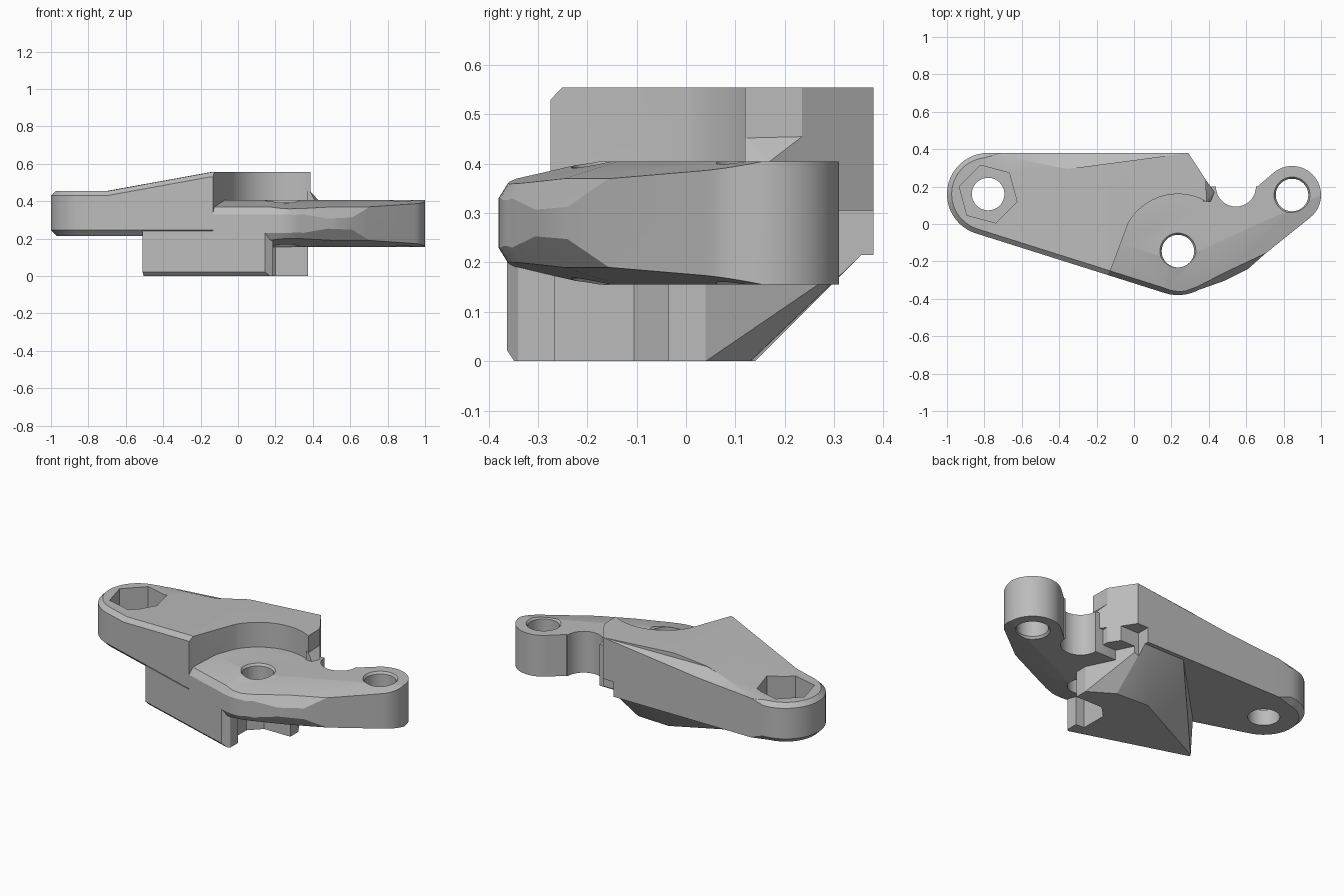
import bpy, bmesh
from math import cos, sin, radians
from mathutils import Vector

old = bpy.data.objects.get("Cube")
if old:
    bpy.data.objects.remove(old, do_unlink=True)

metal = bpy.data.materials.new("satin grey")
metal.use_nodes = True
GREY = (0.5, 0.5, 0.5, 1)
metal.diffuse_color = GREY
metal.node_tree.nodes["Principled BSDF"].inputs["Base Color"].default_value = GREY

NUT, PIVOT, EYE = (-0.78, 0.16), (0.235, -0.145), (0.845, 0.155)


def front(x):
    """Y of the long straight front wall."""
    return -0.05 - 0.3155 * (x + 0.846)


def arc(c, r, a, b, n):
    steps = [radians(a + (b - a) * i / n) for i in range(n + 1)]
    return [(c[0] + r * cos(t), c[1] + r * sin(t)) for t in steps]


def finish(bm, name):
    bmesh.ops.recalc_face_normals(bm, faces=bm.faces[:])
    mesh = bpy.data.meshes.new(name)
    bm.to_mesh(mesh)
    bm.free()
    ob = bpy.data.objects.new(name, mesh)
    mesh.materials.append(metal)
    bpy.context.collection.objects.link(ob)
    return ob


def loft(loops):
    """Skin a stack of equal-length 3D loops and cap both ends."""
    bm = bmesh.new()
    rows = [[bm.verts.new(p) for p in loop] for loop in loops]
    n = len(rows[0])
    for a, b in zip(rows, rows[1:]):
        for i in range(n):
            j = (i + 1) % n
            bm.faces.new((a[i], a[j], b[j], b[i]))
    bm.faces.new(rows[0][::-1])
    bm.faces.new(rows[-1])
    bmesh.ops.recalc_face_normals(bm, faces=bm.faces[:])
    return bm


def prism(outline, low, high):
    return loft([[(x, y, z) for x, y in outline] for z in (low, high)])


def turned(c, rings, sides=48, turn=0):
    """Turned solid from (height, radius) rings."""
    return loft([[(x, y, z) for x, y in arc(c, r, turn, turn + 360, sides)[:-1]]
                 for z, r in rings])


def hull(points):
    bm = bmesh.new()
    for p in points:
        bm.verts.new(p)
    res = bmesh.ops.convex_hull(bm, input=bm.verts[:])
    junk = {v for v in res["geom_interior"] if isinstance(v, bmesh.types.BMVert)}
    bmesh.ops.delete(bm, geom=list(junk), context="VERTS")
    bmesh.ops.dissolve_limit(bm, angle_limit=0.01, verts=bm.verts[:], edges=bm.edges[:])
    return bm


def slice_off(bm, co, no, clear=True):
    geom = bm.verts[:] + bm.edges[:] + bm.faces[:]
    bmesh.ops.bisect_plane(bm, geom=geom, dist=1e-5, plane_co=co, plane_no=no,
                           clear_outer=clear)
    if clear:
        bmesh.ops.holes_fill(bm, edges=[e for e in bm.edges if e.is_boundary])


def chamfer(bm, test, size):
    edges = [e for e in bm.edges if all(test(v.co) for v in e.verts)
             and len(e.link_faces) == 2 and e.calc_face_angle(0) > 0.5]
    bmesh.ops.bevel(bm, geom=edges, offset=size, segments=1, affect="EDGES",
                    clamp_overlap=False)


def combine(ob, other, mode):
    other.hide_render = True
    mod = ob.modifiers.new(mode.lower(), "BOOLEAN")
    mod.operation, mod.solver, mod.object = mode, "EXACT", other
    bpy.context.view_layer.objects.active = ob
    bpy.ops.object.modifier_apply(modifier=mod.name)
    bpy.data.objects.remove(other, do_unlink=True)


# Nut arm: rounded end, straight walls, hollow curve beside the pivot
corner = (-0.135, front(-0.135))
outline = (arc(NUT, 0.22, 90, 252.5, 24) + [corner]
           + arc(PIVOT, 0.305, 150, 60, 20) + [(0.385, 0.235), (0.29, 0.38)])
bm = prism(outline, 0.215, 0.555)
for x in (-0.7, -0.15):
    slice_off(bm, (x, 0, 0), (1, 0, 0), clear=False)
for v in bm.verts:
    if v.co.z > 0.5:
        v.co.z = 0.455 + 0.1 * min(1, max(0, (v.co.x + 0.7) / 0.55))


def on_rim(co):
    return co.x < -0.13 and (co.x < -0.779 or abs(co.y - front(co.x)) < 0.004)


chamfer(bm, lambda co: on_rim(co) and co.z > 0.4, 0.025)
chamfer(bm, lambda co: on_rim(co) and co.z < 0.22, 0.03)
body = finish(bm, "lever_body")

# Tapering bevel along the back top edge
crest = [(-0.75, 0.36, 0.455), (-0.35, 0.295, 0.516), (-0.05, 0.345, 0.555), (0.29, 0.38, 0.555)]
back = [(x, y, z) for y in (0.38, 0.42) for x, z in ((-0.78, 0.447), (-0.35, 0.48), (0.29, 0.555))]
wedge = crest + back
combine(body, finish(hull(wedge + [(x, y, 0.7) for x, y, z in wedge]), "back_bevel"), "DIFFERENCE")

# Pivot arm: boss, sweeping front, end eye and round notch behind
sweep = [corner] + arc(PIVOT, 0.235, -107, -62, 8) + [(0.48, -0.305), (0.61, -0.24)]
outline = (sweep + [(0.7, -0.16)] + arc(EYE, 0.155, -50, 130, 28) + [(0.66, 0.2)]
           + arc((0.545, 0.2), 0.107, 0, -180, 20) + [(0.3, 0.2), (-0.05, 0.1)])
bm = prism(outline, 0.155, 0.405)
# Steep then shallow chamfer following the front, above and below
for a, b in zip(sweep, sweep[1:]):
    t = Vector((b[0] - a[0], b[1] - a[1], 0)).normalized()
    out = Vector((t.y, -t.x, 0))
    for side in (1, -1):
        for inset, z, run, rise in ((0, 0.05, 0.04, 0.025), (0.025, 0.09, 0.035, 0.155)):
            co = Vector((a[0], a[1], 0.28 + side * z)) - out * inset
            slice_off(bm, co, out * run + Vector((0, 0, side * rise)))
# Chamfer fading out towards the eye
t, out = Vector((0.762, 0.647, 0)), Vector((0.647, -0.762, 0))
for side in (1, -1):
    slice_off(bm, (0.61, -0.24, 0.28 + side * 0.085), out * 0.226 - t * 0.104 + Vector((0, 0, side)))
pivot_arm = finish(bm, "pivot_arm")

# Lower block with sloped back and pocket under the pivot
left, bend, tip = (-0.51, front(-0.51)), (0.145, front(0.145)), (0.185, -0.34)
wall = [left, bend, tip, (0.375, -0.035), (0.375, 0.04)]
bottom = wall + [(0.23, 0.13), (0.02, 0.14), (-0.5, -0.12)]
rib = [(0.22, 0.355), (-0.05, 0.355)]
bm = hull([(x, y, 0) for x, y in bottom]
          + [(x, y, 0.24) for x, y in wall + rib + [(-0.5, -0.1)]]
          + [(x, y, 0.215) for x, y in rib])
chamfer(bm, lambda co: co.z < 0.001 and abs(co.y - front(co.x)) < 0.004, 0.022)
block = finish(bm, "lower_block")
pocket = [(0.6, -0.6), (0.6, -0.035), (0.2, -0.035), (0.13, -0.105),
          (0.13, -0.265), (0.186, -0.265), (0.186, -0.6)]
combine(block, finish(prism(pocket, -0.1, 0.2), "pivot_pocket"), "DIFFERENCE")

# Small sloped web where the two arms meet
shelf = [(0.37, 0.12), (0.385, 0.12), (0.385, 0.235), (0.37, 0.235)]
foot = shelf + [(0.43, 0.17), (0.41, 0.12)]
web = finish(hull([(x, y, 0.455) for x, y in shelf]
                  + [(x, y, z) for x, y in foot for z in (0.31, 0.405)]), "corner_web")

for part in (pivot_arm, block, web):
    combine(body, part, "UNION")

# Step under the back corner, nut pocket, bolt holes with broken edges
step = [(0.22, 0.3), (0.6, 0.3), (0.6, 0.5), (0.22, 0.5)]
cutters = [prism(step, 0.1, 0.305),
           turned(NUT, [(0.31, 0.16), (0.6, 0.16)], sides=6, turn=45),
           turned(NUT, [(0.1, 0.087), (0.5, 0.087)])]
rim = [(0.1, 0.1), (0.15, 0.1), (0.168, 0.087)]
for centre in (PIVOT, EYE):
    cutters.append(turned(centre, rim + [(0.56 - z, r) for z, r in reversed(rim)]))
for bm in cutters:
    combine(body, finish(bm, "cutter"), "DIFFERENCE")

# Smooth round walls, crisp chamfers
bpy.ops.object.select_all(action="DESELECT")
body.select_set(True)
bpy.context.view_layer.objects.active = body
bpy.ops.object.shade_smooth_by_angle(angle=radians(20))
